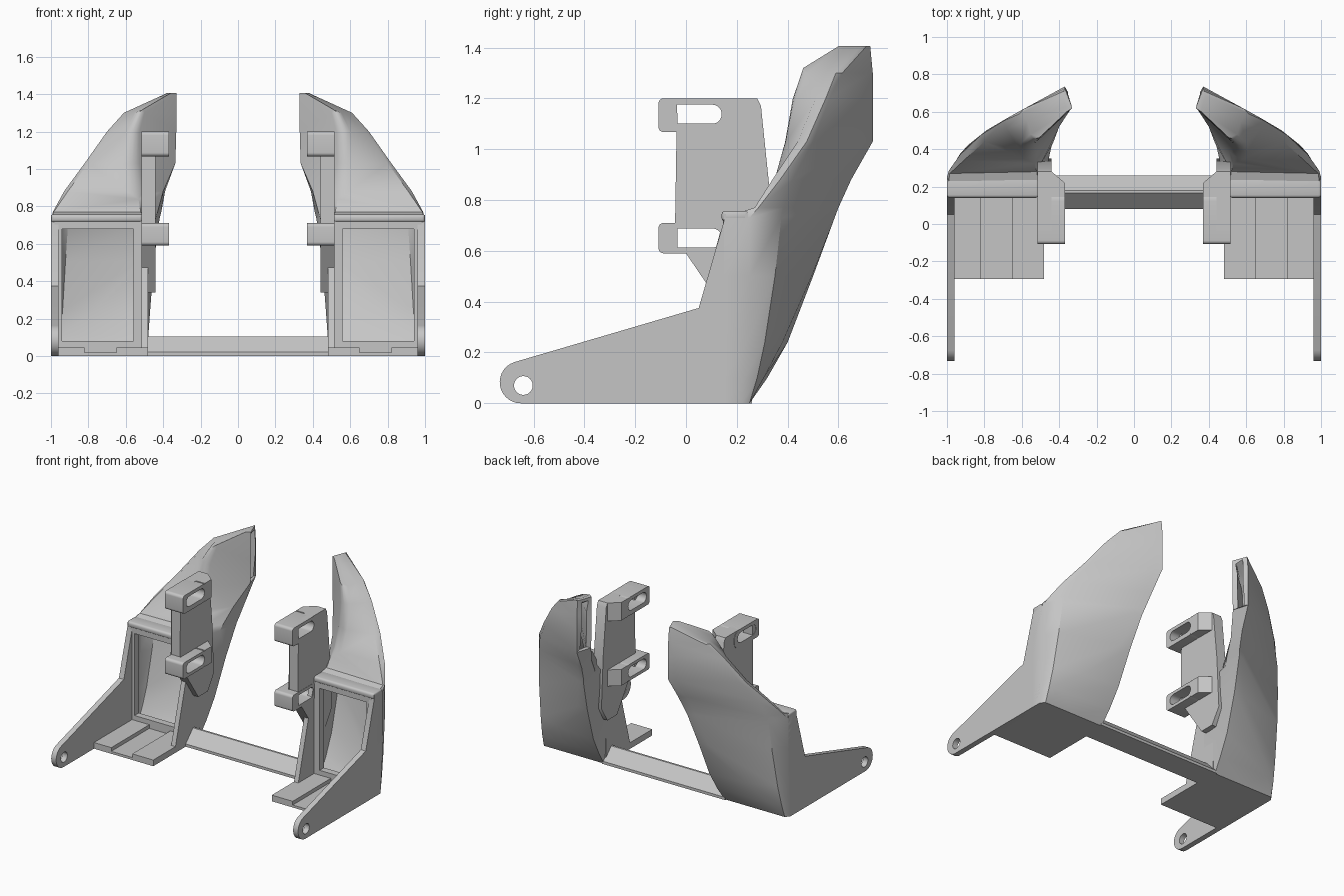
import bpy
import bmesh
import math
from mathutils import Vector

cube = bpy.data.objects.get("Cube")
if cube:
    bpy.data.objects.remove(cube, do_unlink=True)

grey = bpy.data.materials.new("plain grey")
grey.use_nodes = True
grey.diffuse_color = (0.56, 0.56, 0.56, 1)
grey.node_tree.nodes["Principled BSDF"].inputs["Base Color"].default_value = grey.diffuse_color


def finish(name, bm, mirror=True, wall=0.0, bevel=0.0):
    """Turn a bmesh into a named, mirrored and shaded object."""
    mesh = bpy.data.meshes.new(name)
    bm.to_mesh(mesh)
    bm.free()
    mesh.materials.append(grey)
    obj = bpy.data.objects.new(name, mesh)
    bpy.context.collection.objects.link(obj)
    if wall:
        solid = obj.modifiers.new("wall", 'SOLIDIFY')
        solid.thickness = wall
        solid.offset = -1
    if bevel:
        edge = obj.modifiers.new("edge", 'BEVEL')
        edge.width = bevel
        edge.segments = 3
        edge.limit_method = 'ANGLE'
        edge.angle_limit = math.radians(50)
    if mirror:
        flip = obj.modifiers.new("other_side", 'MIRROR')
        flip.use_mirror_merge = False
    bpy.ops.object.select_all(action='DESELECT')
    obj.select_set(True)
    bpy.context.view_layer.objects.active = obj
    bpy.ops.object.convert(target='MESH')
    bpy.ops.object.shade_smooth_by_angle(angle=math.radians(38))
    return obj


def prism(loops, place, depth):
    """Fill outline loops (the later ones are holes) and extrude them."""
    bm = bmesh.new()
    edges = []
    for loop in loops:
        verts = [bm.verts.new(place(a, b)) for a, b in loop]
        edges += [bm.edges.new((v, verts[i - 1])) for i, v in enumerate(verts)]
    bmesh.ops.triangle_fill(bm, edges=edges, use_beauty=True)
    moved = bmesh.ops.extrude_face_region(bm, geom=bm.faces[:], use_keep_orig=True)
    bmesh.ops.translate(bm, vec=Vector(depth),
                        verts=[v for v in moved["geom"] if isinstance(v, bmesh.types.BMVert)])
    bmesh.ops.recalc_face_normals(bm, faces=bm.faces[:])
    return bm


def side_prism(loops, x0, x1):
    return prism(loops, lambda y, z: (x0, y, z), (x1 - x0, 0, 0))


def box(x0, x1, y0, y1, z0, z1):
    return side_prism([[(y0, z0), (y1, z0), (y1, z1), (y0, z1)]], x0, x1)


def arc(cy, cz, r, start, end, steps=8):
    angles = [math.radians(start + (end - start) * i / steps) for i in range(steps + 1)]
    return [(cy + r * math.cos(a), cz + r * math.sin(a)) for a in angles]


def rounded(y0, y1, z0, z1, left, right):
    """Rectangle with separate corner radii at its two ends."""
    return (arc(y0 + left, z0 + left, left, 180, 270, 6) + arc(y1 - right, z0 + right, right, 270, 360, 6)
            + arc(y1 - right, z1 - right, right, 0, 90, 6) + arc(y0 + left, z1 - left, left, 90, 180, 6))


# Air duct: horizontal sections, from the front inner corner around the outside
sections = [
    (0.0, [(.49, .15), (1, .15), (1, .22), (.975, .25), (.49, .25), (.49, .2)]),
    (.1, [(.485, .15), (1, .15), (1, .23), (.97, .28), (.48, .32), (.485, .22)]),
    (.24, [(.48, .15), (1, .15), (1, .24), (.96, .31), (.47, .4), (.48, .26)]),
    (.5, [(.48, .15), (1, .15), (1, .25), (.945, .35), (.45, .5), (.465, .32)]),
    (.73, [(.5, .15), (1, .15), (1, .25), (.93, .375), (.42, .585), (.44, .42)]),
    (.77, [(.52, .28), (.985, .27), (.99, .285), (.92, .385), (.41, .6), (.43, .44)]),
    (.88, [(.54, .35), (.91, .34), (.93, .37), (.89, .42), (.39, .65), (.4, .52)]),
    (1.03, [(.56, .38), (.8, .44), (.82, .475), (.79, .5), (.37, .735), (.335, .62)]),
    (1.2, [(.565, .4), (.68, .51), (.7, .55), (.68, .565), (.37, .735), (.33, .62)]),
    (1.3, [(.54, .43), (.57, .55), (.61, .59), (.59, .615), (.37, .735), (.33, .62)]),
    (1.405, [(.36, .6), (.365, .63), (.38, .69), (.375, .71), (.37, .725), (.33, .62)]),
]
bm = bmesh.new()
rings = []
for z, ring in sections:
    points = [Vector((x, y, z)) for x, y in ring]
    # Diagonal fold across the back, from the outer foot to the inner edge
    t = max(.1, 1 - z / .6) if z else .5
    fold = points[4].lerp(points[3], t)
    if 0 < z < .6:
        fold.y += .14 * t * (1 - t)
    points.insert(4, fold)
    rings.append([bm.verts.new(p) for p in points])
for i in range(len(rings) - 1):
    low, high = rings[i], rings[i + 1]
    for j in range(7):
        inlet = j == 0 and i < 4
        outlet = j == 5 and i >= 7
        if not inlet and not outlet:
            k = (j + 1) % 7
            bm.faces.new((low[j], low[k], high[k], high[j]))
bm.faces.new(rings[0][::-1])
bm.faces.new(rings[-1])
front_fold = [bm.edges.get((rings[i][0], rings[i + 1][0])) for i in range(6, 9)]
bmesh.ops.bevel(bm, geom=front_fold, offset=.05, segments=4, profile=.5,
                affect='EDGES', clamp_overlap=True)
finish("air_duct", bm, wall=.035)

# Upright frame around the duct inlet
bm = prism([[(.51, .01), (.98, .01), (.98, .73), (.51, .73)],
            [(.56, .08), (.94, .08), (.94, .68), (.56, .68)]],
           lambda x, z: (x, .145, z), (0, .05, 0))
finish("inlet_frame", bm)

# Rounded lip above the inlet
finish("inlet_lip", box(.51, 1, .14, .25, .715, .757), bevel=.015)

# Outer side plate with a round lug and bolt hole
outline = [(.215, 0), (.24, .5), (.245, .745), (.15, .745), (.15, .72), (.05, .375)]
outline += arc(-.65, .083, .083, 108, 270, 14)
finish("side_plate", side_prism([outline, arc(-.64, .07, .037, 0, 345, 23)], .96, 1))

# Sloping inner fin beside the inlet
finish("inner_fin", side_prism([[(-.05, 0), (.24, 0), (.24, .73), (.15, .73)]], .48, .515))

# Floor with two raised strips
finish("floor", box(.48, .97, -.295, .24, 0, .018))
for name, x0, x1 in (("inner_floor_strip", .48, .65), ("outer_floor_strip", .82, .97)):
    finish(name, box(x0, x1, -.295, .16, .01, .045))

# Slotted bracket beside the duct
slots = [rounded(-.07, .14, z, z + .075, .036, .036) for z in (1.1, .613)]
bracket = [(-.035, .6), (-.035, 1.2), (.28, 1.2), (.295, 1.17), (.33, .83),
           (.35, .45), (.28, .34), (.17, .34), (0, .59)]
finish("bracket_plate", side_prism([bracket] + slots, .44, .515))
for name, z0, z1, slot in (("upper", 1.067, 1.2, slots[0]), ("lower", .59, .71, slots[1])):
    finish(name + "_tab", side_prism([rounded(-.108, .18, z0, z1, .02, .058), slot], .37, .517))
    # Tapered back end of the tab
    taper = [(.37, .145), (.37, .22), (.44, .28), (.46, .145)]
    finish(name + "_tab_taper", prism([taper], lambda x, y: (x, y, z0), (0, 0, z1 - z0)))

# Ridge-shaped crossbar joining the two sides
ridge = [(.08, 0), (.08, .02), (.165, .105), (.18, .105), (.26, .02), (.26, 0)]
finish("crossbar", side_prism([ridge], -.5, .5), mirror=False)
